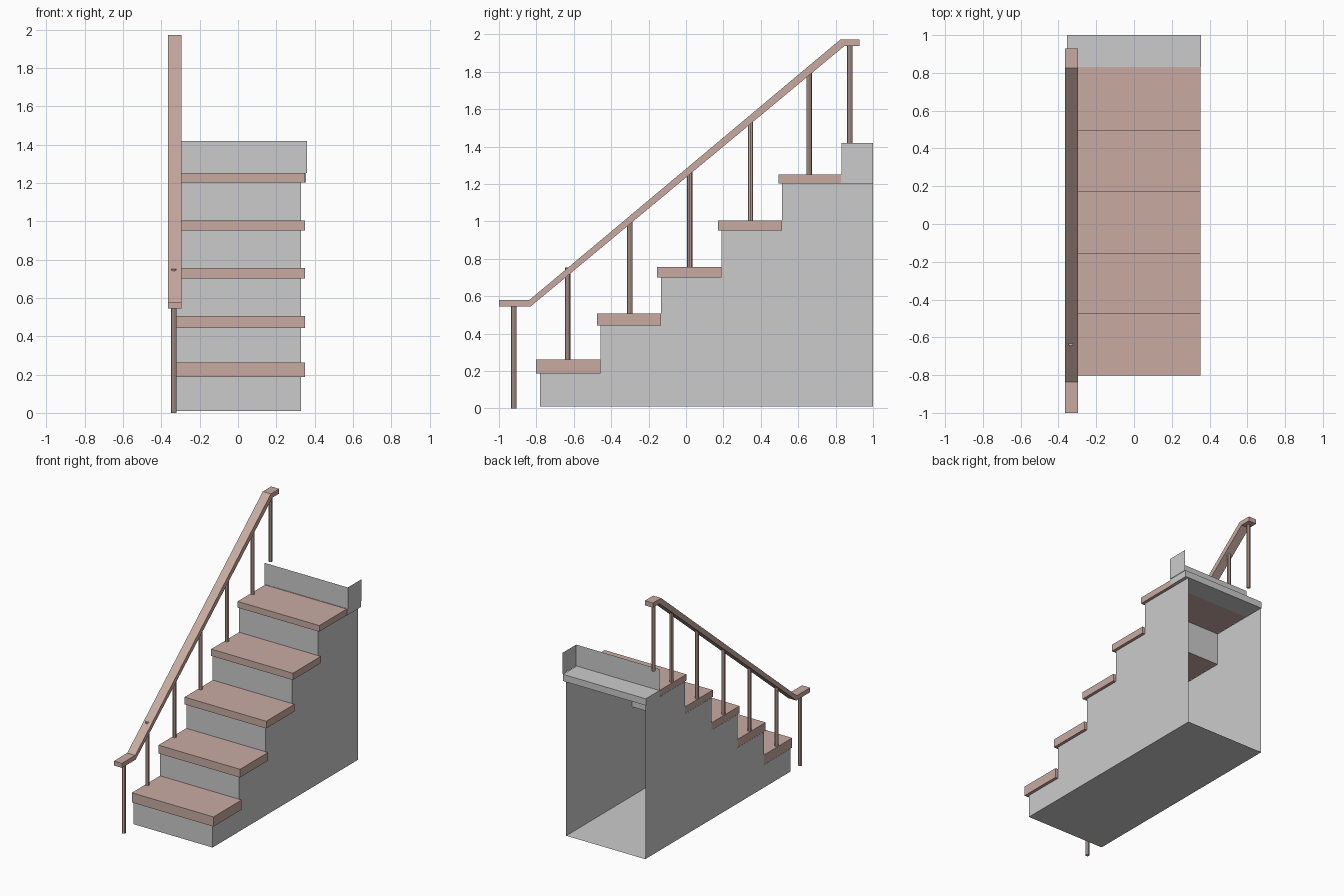
import bpy, bmesh
from mathutils import Matrix

if "Cube" in bpy.data.objects:
    bpy.data.objects.remove(bpy.data.objects["Cube"])

wood = bpy.data.materials.new("brown_wood")
wood.diffuse_color = (0.58, 0.41, 0.36, 1)
wood.use_nodes = True
wood.node_tree.nodes["Principled BSDF"].inputs["Base Color"].default_value = wood.diffuse_color


def finish(name, bm, mat=None, solid=True):
    if solid:
        bmesh.ops.recalc_face_normals(bm, faces=bm.faces)
    me = bpy.data.meshes.new(name)
    bm.to_mesh(me)
    bm.free()
    if mat:
        me.materials.append(mat)
    ob = bpy.data.objects.new(name, me)
    bpy.context.collection.objects.link(ob)
    return ob


def prism(name, profile, x0, x1, mat=None):
    """Extrude a (y, z) profile along x."""
    bm = bmesh.new()
    f = bm.faces.new([bm.verts.new((x0, y, z)) for y, z in profile])
    r = bmesh.ops.extrude_face_region(bm, geom=[f])
    vs = [v for v in r["geom"] if isinstance(v, bmesh.types.BMVert)]
    bmesh.ops.translate(bm, verts=vs, vec=(x1 - x0, 0, 0))
    return finish(name, bm, mat)


def box(name, x0, x1, y0, y1, z0, z1, mat=None):
    return prism(name, [(y0, z0), (y1, z0), (y1, z1), (y0, z1)], x0, x1, mat)


def sheet(name, *polys):
    """Thin, zero-thickness panels."""
    bm = bmesh.new()
    for p in polys:
        bm.faces.new([bm.verts.new(c) for c in p])
    bmesh.ops.remove_doubles(bm, verts=bm.verts, dist=1e-5)
    return finish(name, bm)


def post(name, y, z0, z1):
    bm = bmesh.new()
    bmesh.ops.create_cone(bm, cap_ends=True, segments=8, radius1=0.0145,
                          radius2=0.0145, depth=z1 - z0,
                          matrix=Matrix.Translation((-0.335, y, (z0 + z1) / 2)))
    return finish(name, bm, wood)


# Treads: front y, back y, underside z, top z
treads = [(-0.802, -0.457, 0.187, 0.262), (-0.476, -0.134, 0.443, 0.507),
          (-0.155, 0.190, 0.701, 0.757), (0.171, 0.513, 0.952, 1.005),
          (0.495, 0.830, 1.203, 1.251)]
for i, t in enumerate(treads):
    box(f"tread_{i + 1}", -0.35, 0.351, *t, wood)

# Hollow body: stepped side walls, risers and floor, open at the back
XL, XR, ZB = -0.351, 0.328, 0.01
risers = [-0.78, -0.456, -0.133, 0.191, 0.514]
steps = [(1.0, ZB), (risers[0], ZB)]
for i, y in enumerate(risers):
    z = treads[i][2]
    steps += [(y, z), (risers[i + 1] if i < 4 else 1.0, z)]
sheet("right_wall", [(XR, y, z) for y, z in reversed(steps)])
sheet("left_wall", [(XL, y, z) for y, z in steps])
sheet("floor_panel", [(XL, -0.78, ZB), (XL, 1, ZB), (XR, 1, ZB), (XR, -0.78, ZB)])
for i, y in enumerate(risers):
    z0, z1 = (treads[i - 1][2] if i else ZB), treads[i][2]
    sheet(f"riser_{i + 1}", [(XL, y, z0), (XR, y, z0), (XR, y, z1), (XL, y, z1)])

# Top landing slab with a thin upstand on its front and right edges
box("landing_slab", -0.355, 0.355, 0.83, 1.0, 1.203, 1.255)
a, b, y0, y1, z0, z1 = -0.355, 0.36, 0.832, 1.0, 1.253, 1.42
sheet("landing_upstand",
      [(a, y0, z0), (b, y0, z0), (b, y0, z1), (a, y0, z1)],
      [(b, y0, z0), (b, y1, z0), (b, y1, z1), (b, y0, z1)])

# Handrail with level ends
prism("handrail", [(-1.0, 0.545), (-0.831, 0.545), (0.846, 1.937), (0.928, 1.937),
                   (0.928, 1.973), (0.826, 1.973), (-0.837, 0.58), (-1.0, 0.58)],
      -0.365, -0.296, wood)

# Balusters
post("bottom_post", -0.92, 0.0, 0.56)
for i, y in enumerate([-0.632, -0.30, 0.02, 0.345, 0.658]):
    top = 0.545 + (y + 0.831) * 0.83 + (0.042 if i == 0 else 0.016)
    post(f"baluster_{i + 1}", y, treads[i][3], top)
post("top_post", 0.876, 1.42, 1.95)
